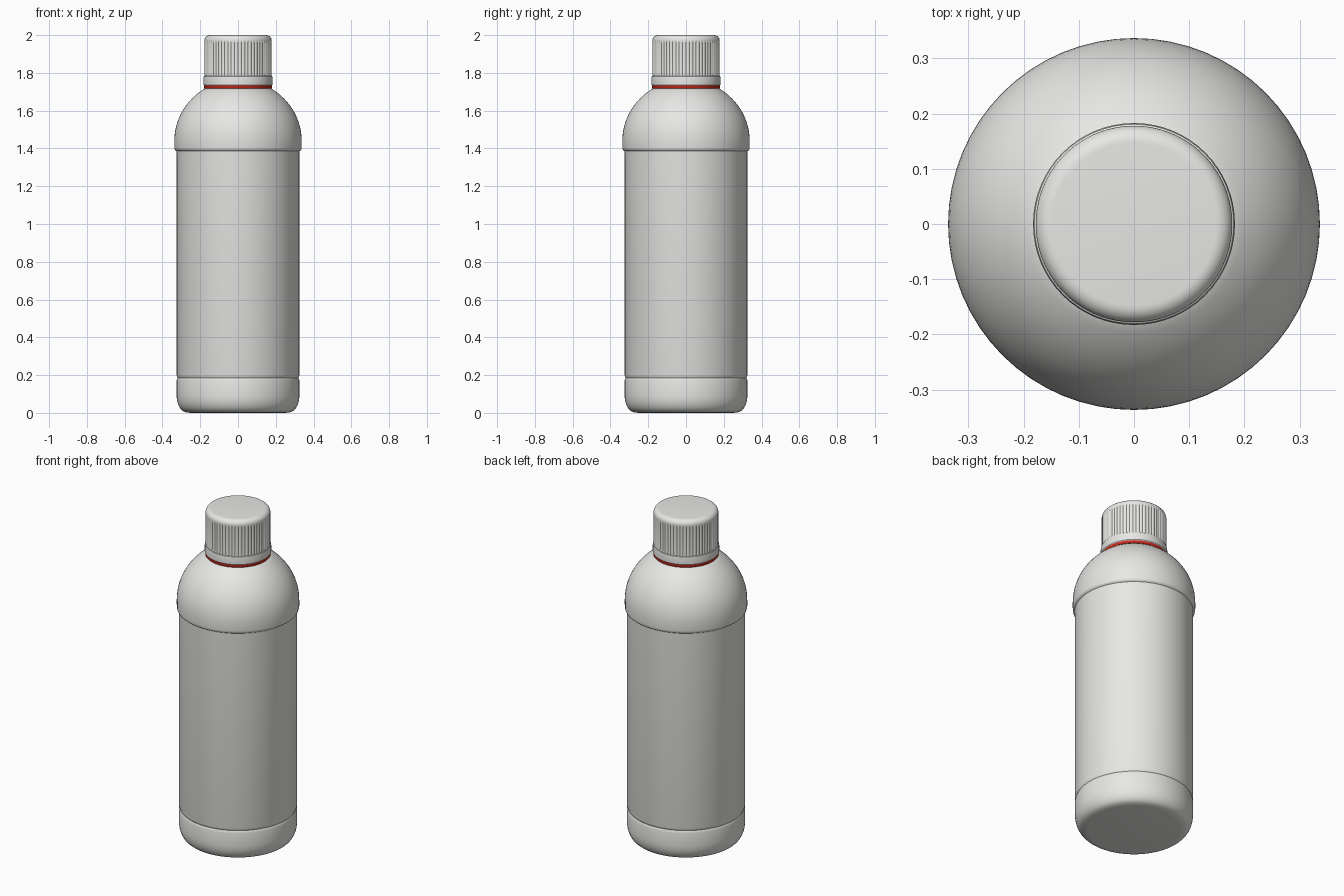
import bpy, bmesh
from math import sin, cos, pi, radians, sqrt

if "Cube" in bpy.data.objects:
    bpy.data.objects.remove(bpy.data.objects["Cube"], do_unlink=True)


def material(name, rgb):
    m = bpy.data.materials.new(name)
    m.use_nodes = True
    colour = (*rgb, 1)
    m.diffuse_color = colour
    m.node_tree.nodes["Principled BSDF"].inputs["Base Color"].default_value = colour
    return m


def lathe(name, profile, mat, segments=64, inset=None, closed=False):
    """Spin (radius, z) points round z; inset(i, z) trims the radius of column i."""
    bm = bmesh.new()
    rings = []
    for r, z in profile:
        ring = []
        for i in range(segments):
            a = 2 * pi * i / segments
            rr = r - (inset(i, z) if inset else 0)
            ring.append(bm.verts.new((rr * cos(a), rr * sin(a), z)))
        rings.append(ring)
    pairs = list(zip(rings, rings[1:]))
    if closed:
        pairs.append((rings[-1], rings[0]))
    else:
        bm.faces.new(rings[0][::-1])
        bm.faces.new(rings[-1])
    for low, high in pairs:
        for i in range(segments):
            j = (i + 1) % segments
            bm.faces.new((low[i], low[j], high[j], high[i]))
    bmesh.ops.recalc_face_normals(bm, faces=bm.faces)
    mesh = bpy.data.meshes.new(name)
    bm.to_mesh(mesh)
    bm.free()
    ob = bpy.data.objects.new(name, mesh)
    bpy.context.collection.objects.link(ob)
    mesh.materials.append(mat)
    bpy.ops.object.select_all(action='DESELECT')
    ob.select_set(True)
    bpy.context.view_layer.objects.active = ob
    bpy.ops.object.shade_smooth_by_angle(angle=radians(35))
    return ob


def arc(cr, cz, ra, rz, start, end, steps):
    """Elliptical run of profile points; angles in degrees."""
    angles = [radians(start + (end - start) * k / steps) for k in range(steps + 1)]
    return [(cr + ra * cos(a), cz + rz * sin(a)) for a in angles]


plastic = material("pale grey plastic", (0.8, 0.8, 0.78))
red = material("red seal", (0.6, 0.02, 0.01))

# Bottle: rounded foot, shallow groove, straight wall, domed shoulder, neck
R, SHOULDER = 0.325, 0.337
body = [(0.25, 0.0), (0.27, 0.002)]
body += arc(0.275, 0.095, R - 0.275, 0.09, -80, 0, 8)
body += [(R, 0.172), (R - 0.002, 0.18), (R - 0.005, 0.186), (R - 0.002, 0.192), (R, 0.20)]
body += [(R, 1.375), (R + 0.001, 1.386), (R + 0.008, 1.391), (SHOULDER - 0.001, 1.397)]
body += [(SHOULDER, 1.405)]
body += arc(0, 1.44, SHOULDER, 0.325, 0, 58, 16)
body += [(0.155, 1.722), (0.155, 1.76)]
lathe("bottle_body", body, plastic)

# Red tamper ring under the cap
lathe("seal_ring", [(0.15, 1.717), (0.178, 1.717), (0.18, 1.72), (0.18, 1.735), (0.15, 1.735)],
      red, closed=True)

# Smooth collar at the foot of the cap
lathe("cap_collar", [(0.15, 1.733), (0.18, 1.733), (0.183, 1.737), (0.183, 1.772),
                     (0.181, 1.782), (0.174, 1.787), (0.15, 1.787)], plastic, closed=True)

# Cap with fine vertical grooves and a rounded rim
GROOVE_LOW, GROOVE_HIGH = 1.785, 1.968


def ribs(i, z):
    return 0.004 if i % 4 == 0 and GROOVE_LOW < z < GROOVE_HIGH else 0


cap = [(0.17, 1.76), (0.178, 1.784), (0.178, 1.79), (0.178, 1.96), (0.178, 1.972)]
cap += arc(0.148, 1.972, 0.03, 0.028, 10, 90, 7)
lathe("cap", cap, plastic, segments=240, inset=ribs)
